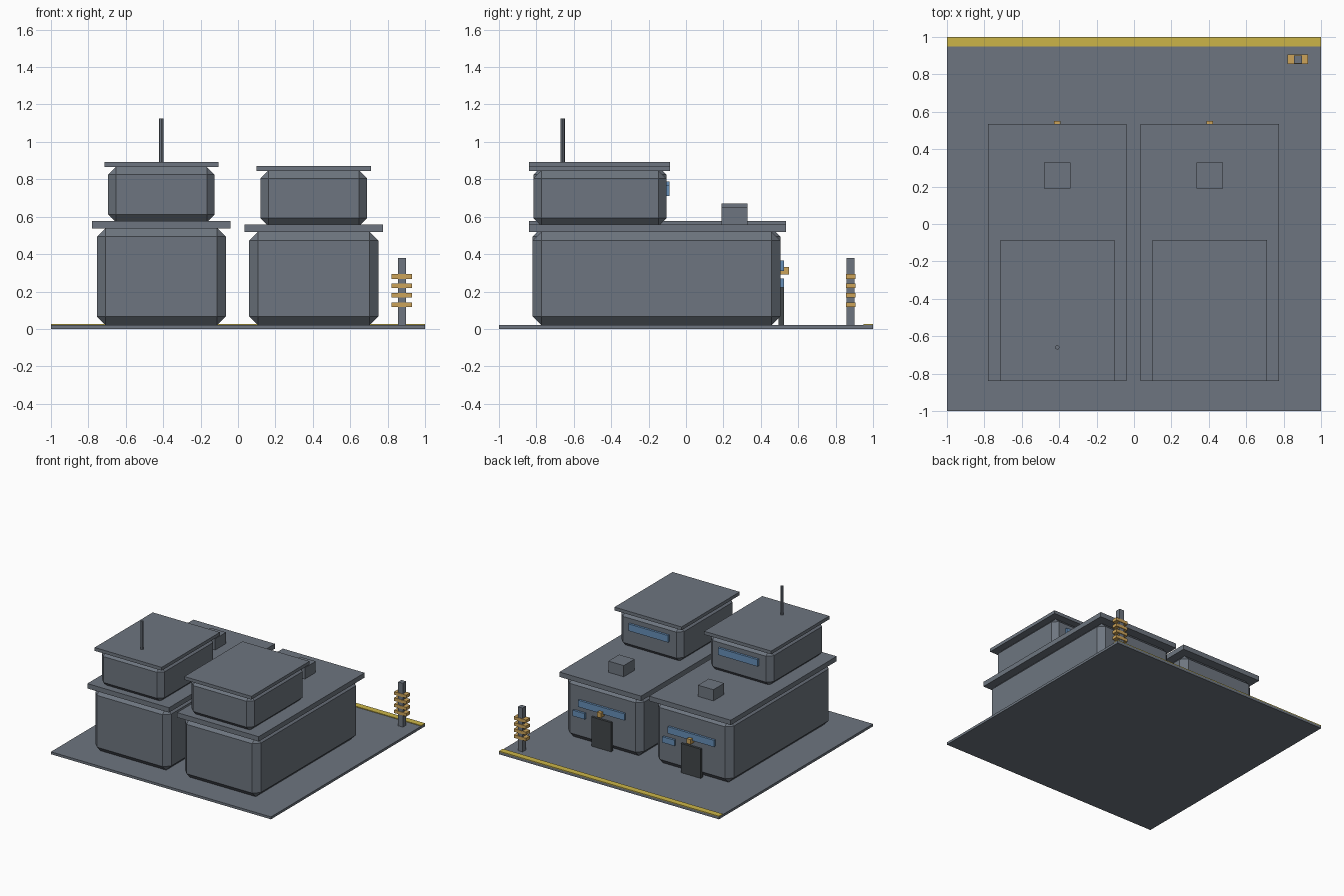
import bpy, bmesh
from mathutils import Matrix, Vector

cube = bpy.data.objects.get("Cube")
if cube:
    bpy.data.objects.remove(cube, do_unlink=True)


def material(name, rgb):
    """Flat material from sRGB values, stored as linear."""
    color = [((c + 0.055) / 1.055) ** 2.4 for c in rgb] + [1]
    m = bpy.data.materials.new(name)
    m.use_nodes = True
    m.diffuse_color = color
    m.node_tree.nodes["Principled BSDF"].inputs["Base Color"].default_value = color
    return m


GREY = material("concrete grey", (0.43, 0.46, 0.50))
DARK = material("door charcoal", (0.26, 0.28, 0.29))
BLUE = material("window blue", (0.40, 0.56, 0.72))
GOLD = material("brass gold", (0.80, 0.64, 0.35))
YELLOW = material("stripe yellow", (0.80, 0.71, 0.28))


def finish(name, bm, mat):
    mesh = bpy.data.meshes.new(name)
    bm.to_mesh(mesh)
    bm.free()
    mesh.materials.append(mat)
    obj = bpy.data.objects.new(name, mesh)
    bpy.context.collection.objects.link(obj)
    return obj


def box(name, x, y, z, mat=GREY, chamfer=0):
    """Box from (min, max) ranges, with optional chamfered edges."""
    lo, hi = Vector((x[0], y[0], z[0])), Vector((x[1], y[1], z[1]))
    bm = bmesh.new()
    bmesh.ops.create_cube(bm, size=1, matrix=Matrix.Translation((lo + hi) / 2)
                          @ Matrix.Diagonal((*(hi - lo), 1)))
    if chamfer:
        bmesh.ops.bevel(bm, geom=bm.edges[:], offset=chamfer, segments=1, affect='EDGES')
    return finish(name, bm, mat)


def span(center, width):
    return center - width / 2, center + width / 2


def rod(name, x, y, z, radius):
    bm = bmesh.new()
    bmesh.ops.create_cone(bm, cap_ends=True, segments=8, radius1=radius, radius2=radius,
                          depth=z[1] - z[0],
                          matrix=Matrix.Translation((x, y, sum(z) / 2)))
    return finish(name, bm, GREY)


def building(side, cx, drop):
    """Two-storey block with overhanging roofs; drop lowers the storeys."""
    z1, z2 = 0.578 - drop, 0.892 - drop
    # Storeys and roofs
    box(side + "_lower_storey", span(cx, 0.69), (-0.82, 0.505), (0.02, z1 - 0.038), chamfer=0.047)
    box(side + "_lower_roof", span(cx, 0.742), (-0.84, 0.535), (z1 - 0.04, z1))
    box(side + "_upper_storey", span(cx, 0.57), (-0.815, -0.105), (z1 - 0.008, z2 - 0.025), chamfer=0.042)
    box(side + "_upper_roof", span(cx, 0.61), (-0.84, -0.085), (z2 - 0.027, z2))
    box(side + "_roof_vent", span(cx, 0.14), (0.19, 0.33), (z1, z1 + 0.092))
    # Entrance and windows on the back
    box(side + "_door", span(cx, 0.18), (0.495, 0.523), (0.02, 0.26), DARK)
    box(side + "_door_lamp", span(cx, 0.034), (0.505, 0.552), (0.29, 0.33), GOLD)
    box(side + "_strip_window", span(cx, 0.42), (0.50, 0.523), (0.31, 0.365), BLUE)
    box(side + "_small_window", span(cx + 0.205, 0.11), (0.50, 0.523), (0.222, 0.27), BLUE)
    box(side + "_upper_window", span(cx, 0.36), (-0.11, -0.087), (0.73 - drop, 0.787 - drop), BLUE)


# Ground slab and edge stripe
box("ground_slab", (-1, 1), (-1, 1), (0, 0.02))
box("edge_stripe", (-1, 1), (0.95, 1), (0.019, 0.026), YELLOW)

building("right", -0.41, 0)
building("left", 0.405, 0.02)
rod("antenna", -0.41, -0.66, (0.88, 1.125), 0.012)

# Pole with brass crossbars
box("pole", span(0.876, 0.042), span(0.88, 0.042), (0.02, 0.38))
for i in range(4):
    box(f"pole_crossbar_{i + 1}", span(0.876, 0.11), span(0.88, 0.05),
        span(0.13 + 0.05 * i, 0.025), GOLD)
